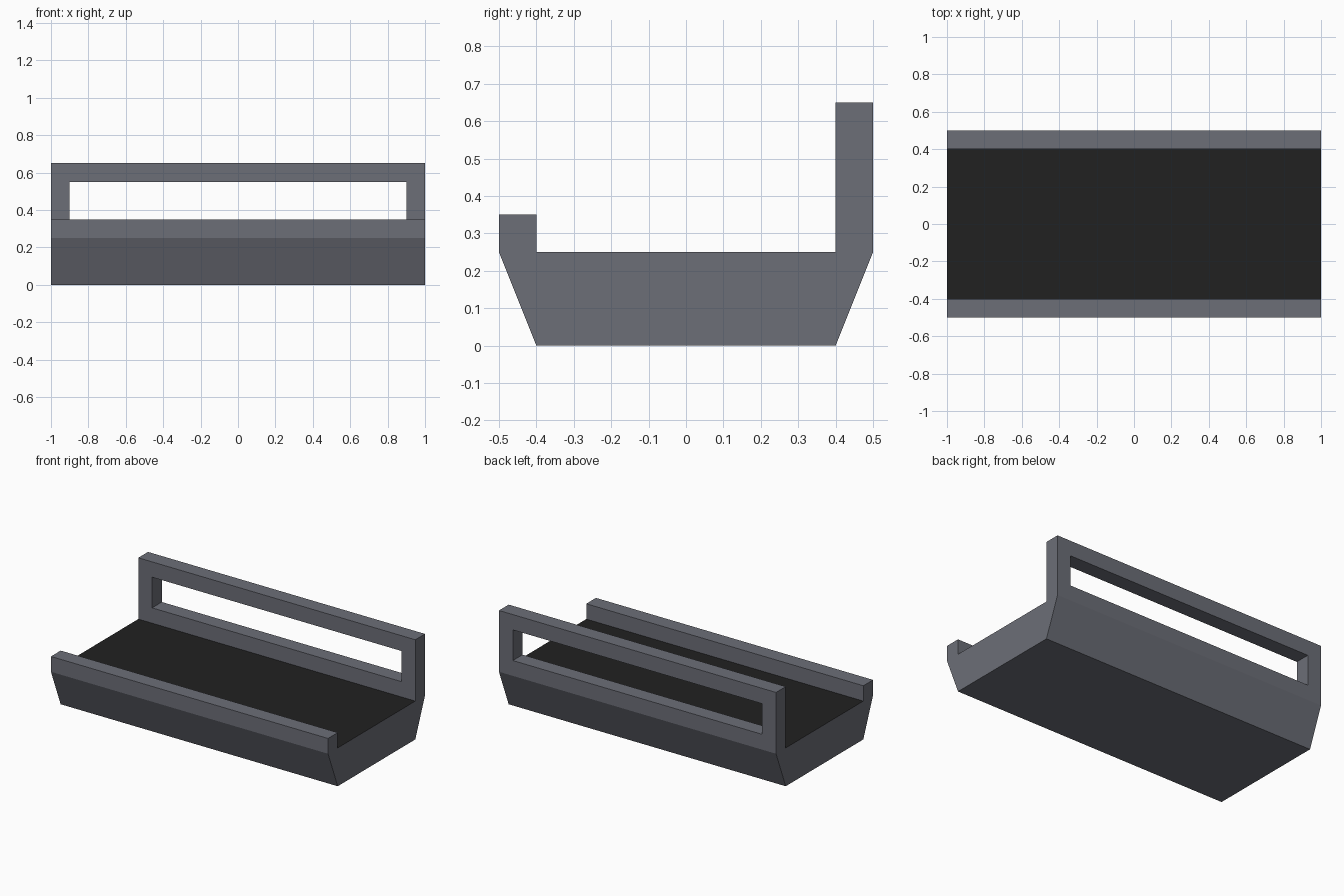
import bpy
import bmesh

if "Cube" in bpy.data.objects:
    bpy.data.objects.remove(bpy.data.objects["Cube"], do_unlink=True)


def material(name, colour):
    mat = bpy.data.materials.new(name)
    mat.use_nodes = True
    mat.diffuse_color = colour
    mat.node_tree.nodes["Principled BSDF"].inputs["Base Color"].default_value = colour
    return mat


def extrude_along_x(name, profile, half_width, mat):
    """Extrude a closed (y, z) profile symmetrically along x."""
    bm = bmesh.new()
    face = bm.faces.new([bm.verts.new((-half_width, y, z)) for y, z in profile])
    result = bmesh.ops.extrude_face_region(bm, geom=[face])
    moved = [g for g in result["geom"] if isinstance(g, bmesh.types.BMVert)]
    bmesh.ops.translate(bm, verts=moved, vec=(2 * half_width, 0, 0))
    bmesh.ops.recalc_face_normals(bm, faces=bm.faces)
    mesh = bpy.data.meshes.new(name)
    bm.to_mesh(mesh)
    bm.free()
    mesh.materials.append(mat)
    obj = bpy.data.objects.new(name, mesh)
    bpy.context.collection.objects.link(obj)
    return obj


grey = material("slate grey", (0.15, 0.157, 0.185, 1))
black = material("deck black", (0.0152, 0.0152, 0.0152, 1))

# Tray body: tapered base, low front lip and tall back wall
DECK = 0.25
body = extrude_along_x("tray_body", [
    (-0.4, 0), (0.4, 0), (0.5, DECK), (0.5, 0.65), (0.4, 0.65),
    (0.4, DECK), (-0.4, DECK), (-0.4, 0.35), (-0.5, 0.35), (-0.5, DECK),
], 1, grey)

# Long window through the back wall
cutter = extrude_along_x("window_cutter", [
    (0.3, 0.35), (0.6, 0.35), (0.6, 0.55), (0.3, 0.55)], 0.9, grey)
cutter.hide_render = True
cut = body.modifiers.new("window", "BOOLEAN")
cut.operation = "DIFFERENCE"
cut.solver = "EXACT"
cut.object = cutter
bpy.context.view_layer.objects.active = body
bpy.ops.object.modifier_apply(modifier=cut.name)
bpy.data.objects.remove(cutter, do_unlink=True)

# Black deck surface
body.data.materials.append(black)
for face in body.data.polygons:
    if face.normal.z > 0.9 and abs(face.center.z - DECK) < 0.01:
        face.material_index = 1
